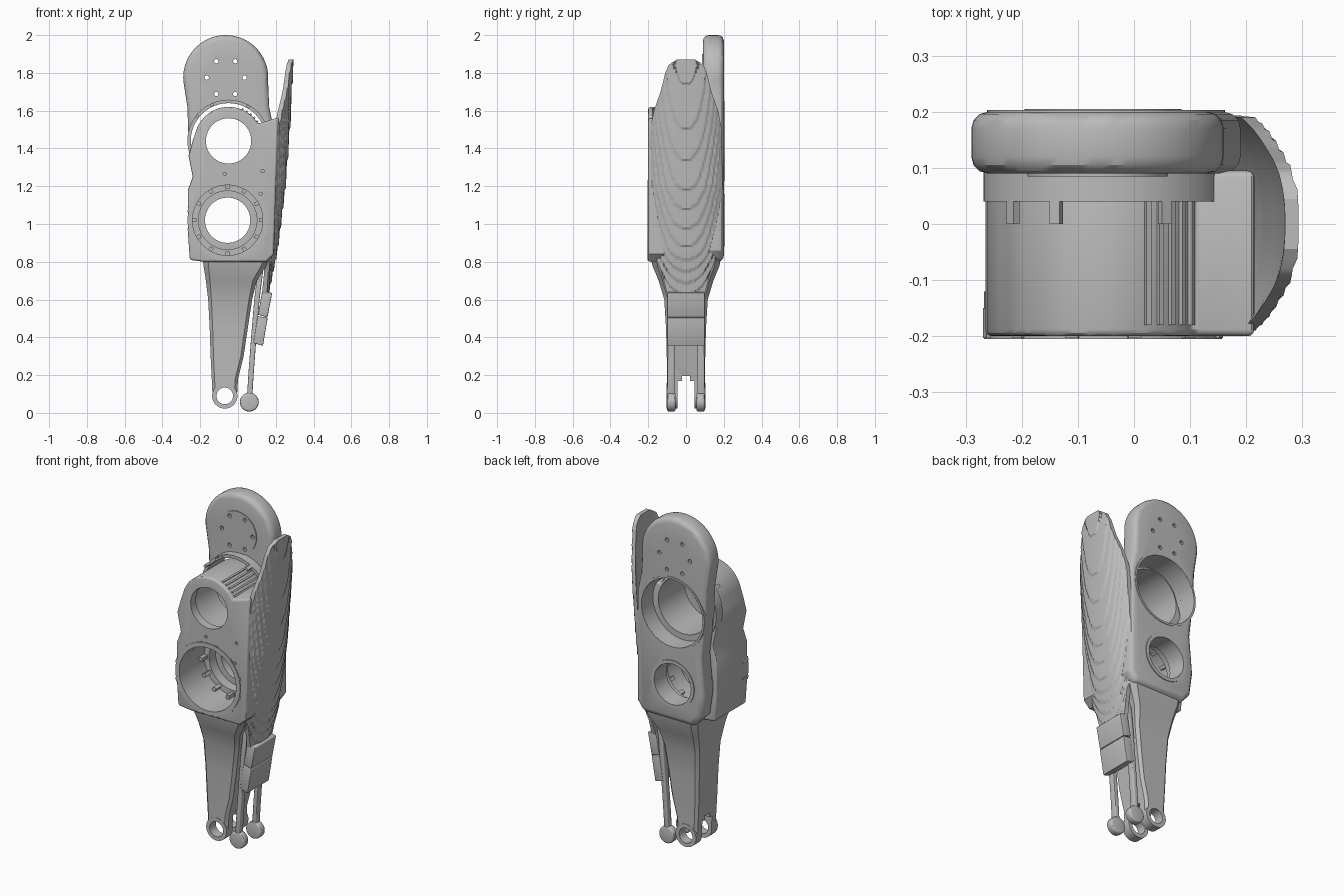
import bpy, bmesh, math

if "Cube" in bpy.data.objects:
    bpy.data.objects.remove(bpy.data.objects["Cube"], do_unlink=True)

grey = bpy.data.materials.new("plain_grey")
grey.use_nodes = True
grey.diffuse_color = (0.5, 0.5, 0.5, 1)
bsdf = grey.node_tree.nodes["Principled BSDF"]
bsdf.inputs["Base Color"].default_value = (0.5, 0.5, 0.5, 1)
bsdf.inputs["Roughness"].default_value = 0.6


def finish(name, bm):
    bmesh.ops.recalc_face_normals(bm, faces=bm.faces)
    mesh = bpy.data.meshes.new(name)
    bm.to_mesh(mesh)
    bm.free()
    mesh.materials.append(grey)
    ob = bpy.data.objects.new(name, mesh)
    bpy.context.collection.objects.link(ob)
    return ob


def apply(ob, mod):
    bpy.context.view_layer.objects.active = ob
    bpy.ops.object.modifier_apply(modifier=mod.name)


def arc(x, z, r, a0=0, a1=360, n=48):
    full = abs(a1 - a0) == 360
    angles = [math.radians(a0 + (a1 - a0) * i / (n if full else n - 1)) for i in range(n)]
    return [(x + r * math.cos(a), z + r * math.sin(a)) for a in angles]


def prism(name, pts, y0, y1, bevel=0):
    """Extrude an x-z outline along y, optionally rounding its edges."""
    bm = bmesh.new()
    a = [bm.verts.new((x, y0, z)) for x, z in pts]
    b = [bm.verts.new((x, y1, z)) for x, z in pts]
    bm.faces.new(a)
    bm.faces.new(b)
    for i in range(len(pts)):
        j = (i + 1) % len(pts)
        bm.faces.new((a[i], a[j], b[j], b[i]))
    ob = finish(name, bm)
    if bevel:
        mod = ob.modifiers.new("round", 'BEVEL')
        mod.width, mod.segments, mod.angle_limit = bevel, 3, math.radians(50)
        apply(ob, mod)
    return ob


def cut(ob, pts, y0, y1):
    tool = prism("cutter", pts, y0, y1)
    tool.hide_render = True
    mod = ob.modifiers.new("cut", 'BOOLEAN')
    mod.operation, mod.solver, mod.object = 'DIFFERENCE', 'EXACT', tool
    apply(ob, mod)
    bpy.data.objects.remove(tool, do_unlink=True)


def ring(name, x, z, r_out, r_in, y0, y1):
    ob = prism(name, arc(x, z, r_out, n=64), y0, y1)
    cut(ob, arc(x, z, r_in, n=64), y0 - 0.1, y1 + 0.1)
    return ob


def lugs(name, x, z, r, angles, size, depth, y0, y1):
    """Small radial blocks set around a circle."""
    for i, a in enumerate(angles):
        t = math.radians(a)
        c, s = math.cos(t), math.sin(t)
        pts = [(x + c * (r + u) - s * v, z + s * (r + u) + c * v)
               for u, v in ((0, -size), (depth, -size), (depth, size), (0, size))]
        prism(f"{name}_{i + 1}", pts, y0, y1)


def lerp(table, z, k=1):
    for p, q in zip(table, table[1:]):
        if z <= q[0]:
            t = max(0, (z - p[0]) / (q[0] - p[0]))
            return p[k] + t * (q[k] - p[k])
    return table[-1][k]


UP, LOW, LOBE = (-0.05, 1.44), (-0.055, 1.02), (-0.065, 1.775)

# Main housing, rounded over the upper motor
housing = prism("housing", [(-0.18, 0.8), (-0.255, 0.81), (-0.265, 0.95), (-0.265, 1.18),
    (-0.24, 1.25), (-0.262, 1.36), (-0.24, 1.44)] + arc(*UP, 0.18, 165, 30, 30)
    + [(0.215, 1.565), (0.2, 1.2), (0.19, 0.84), (0.15, 0.8)], -0.2, 0.095, 0.012)
# Back plate with the hip lobe
plate = prism("back_plate", [(-0.18, 0.8), (-0.235, 0.86), (-0.255, 1.0), (-0.235, 1.22),
    (-0.262, 1.45), (-0.268, 1.62)] + arc(*LOBE, 0.225, 185, -5, 36)
    + [(0.165, 1.62), (0.19, 1.5), (0.19, 0.86), (0.15, 0.8)], 0.09, 0.2, 0.03)

# Motor bays: the upper opens to the back, the lower to the front
cut(housing, arc(*UP, 0.165), -0.15, 0.3)
cut(housing, arc(*UP, 0.12), -0.3, 0.0)
cut(plate, arc(*UP, 0.2), 0.0, 0.3)
cut(housing, arc(*LOW, 0.188), -0.3, 0.3)
cut(plate, arc(*LOW, 0.12), 0.0, 0.3)
ring("upper_collar", *UP, 0.218, 0.2, 0.04, 0.1)
ring("lower_front_rim", *LOW, 0.212, 0.186, -0.205, -0.12)
ring("lower_inner_step", *LOW, 0.19, 0.155, 0.03, 0.1)
ring("lower_back_rim", *LOW, 0.14, 0.12, 0.15, 0.205)
ring("upper_back_rim", *UP, 0.212, 0.2, 0.12, 0.203)
lugs("rim_lug", *LOW, 0.2, range(15, 375, 30), 0.012, 0.018, -0.203, -0.15)
lugs("inner_lug", *LOW, 0.165, range(0, 360, 30), 0.01, 0.025, -0.02, 0.05)
lugs("tube_rib", *UP, 0.17, range(26, 68, 8), 0.005, 0.018, -0.18, 0.06)
lugs("collar_tab", *UP, 0.203, (60, 115, 142), 0.01, 0.014, 0.0, 0.05)

# Hip disc with six through holes
disc = prism("hip_disc", arc(*LOBE, 0.125, n=40), 0.085, 0.1)
for x, z in arc(*LOBE, 0.1, n=6):
    for ob in (plate, disc):
        cut(ob, arc(x, z, 0.012, n=8), 0.0, 0.3)
for x, z in ((-0.07, 1.265), (0.13, 1.28), (0.12, 1.16)):
    cut(housing, arc(x, z, 0.009, n=8), -0.3, -0.17)

# Tapered lower leg: height, left edge, right edge, half depth
SECTIONS = [(0.09, -0.135, -0.005, 0.1), (0.18, -0.139, 0.0, 0.1), (0.3, -0.145, 0.03, 0.102),
            (0.45, -0.15, 0.052, 0.106), (0.6, -0.158, 0.075, 0.115), (0.7, -0.17, 0.1, 0.145),
            (0.78, -0.183, 0.15, 0.178), (0.86, -0.19, 0.18, 0.19)]


def loft(name, sections):
    bm = bmesh.new()
    loops = []
    for z, x0, x1, d in sections:
        c = 0.15 * min(x1 - x0, d)
        loops.append([bm.verts.new((x, y, z)) for x, y in (
            (x0 + c, -d), (x1 - c, -d), (x1, c - d), (x1, d - c),
            (x1 - c, d), (x0 + c, d), (x0, d - c), (x0, c - d))])
    for a, b in zip(loops, loops[1:]):
        for i in range(8):
            j = (i + 1) % 8
            bm.faces.new((a[i], a[j], b[j], b[i]))
    bm.faces.new(loops[0])
    bm.faces.new(loops[-1])
    return finish(name, bm)


leg = loft("lower_leg", SECTIONS)
cut(leg, arc(*LOW, 0.188), -0.3, 0.3)
cut(leg, [(-0.3, 0), (0.2, 0), (0.2, 0.17), (-0.3, 0.17)], -0.045, 0.045)
cut(leg, [(-0.3, 0.1), (0.2, 0.1), (0.2, 0.195), (-0.3, 0.195)], -0.022, 0.022)
cut(leg, arc(-0.07, 0.09, 0.044, n=32), -0.3, 0.3)

# Ankle eyes and push rods on both sides
path = [(0.06, 0.06), (0.07, 0.22), (0.085, 0.42), (0.1, 0.6), (0.13, 0.84)]
for side, s in (("front", -1), ("back", 1)):
    ring(f"{side}_ankle_eye", -0.07, 0.09, 0.067, 0.044, s * 0.045, s * 0.102)
    prism(f"{side}_rod", [(x - 0.014, z) for x, z in path]
          + [(x + 0.014, z) for x, z in reversed(path)], s * 0.06, s * 0.098, 0.006)
    prism(f"{side}_rod_end", arc(0.06, 0.057, 0.05, n=32), s * 0.055, s * 0.1, 0.01)

# Tilted calf blocks under the shell
for i, z in enumerate((0.37, 0.52)):
    x = 0.082 + (z - 0.37) * 0.16
    top = z + (0.143 if i == 0 else 0.125)
    prism(f"calf_block_{i + 1}", [(x, z), (x + 0.05, z - 0.015), (x + 0.075, top - 0.01),
          (x + 0.022, top)], -0.1, 0.1, 0.004)

# Terraced calf shell: height, centre x, half width
SHELL = [(0.63, 0.163, 0.1), (0.75, 0.187, 0.13), (0.86, 0.21, 0.178), (1.0, 0.228, 0.19),
         (1.2, 0.252, 0.193), (1.5, 0.275, 0.19), (1.6, 0.281, 0.17), (1.7, 0.286, 0.135),
         (1.8, 0.29, 0.11), (1.845, 0.292, 0.09), (1.872, 0.293, 0.045)]
STEP, ROWS, COLS = 0.0125, 120, 48
bm = bmesh.new()
outer, inner = [], []
for r in range(ROWS + 1):
    z = 0.63 + (1.872 - 0.63) * r / ROWS
    for grid in (outer, inner):
        grid.append([])
    for c in range(COLS + 1):
        y = lerp(SHELL, z, 2) * (2 * c / COLS - 1)
        x = lerp(SHELL, z, 1) - 0.06 * (abs(y) / 0.19) ** 2.4
        level = math.floor(x / STEP) * STEP
        outer[-1].append(bm.verts.new((level + 0.5 * (x - level) + 0.003, y, z)))
        inner[-1].append(bm.verts.new((x - 0.024, y, z)))
for r in range(ROWS):
    for c in range(COLS):
        for g in (outer, inner):
            bm.faces.new((g[r][c], g[r][c + 1], g[r + 1][c + 1], g[r + 1][c]))
    for c in (0, COLS):
        bm.faces.new((outer[r][c], outer[r + 1][c], inner[r + 1][c], inner[r][c]))
for c in range(COLS):
    for r in (0, ROWS):
        bm.faces.new((outer[r][c], outer[r][c + 1], inner[r][c + 1], inner[r][c]))
finish("calf_shell", bm)

# Smooth the rounded surfaces, keeping hard edges
bpy.ops.object.select_all(action='DESELECT')
for ob in bpy.context.collection.objects:
    if ob.type == 'MESH' and grey.name in ob.data.materials:
        ob.select_set(True)
        bpy.context.view_layer.objects.active = ob
bpy.ops.object.shade_smooth_by_angle(angle=math.radians(30))
